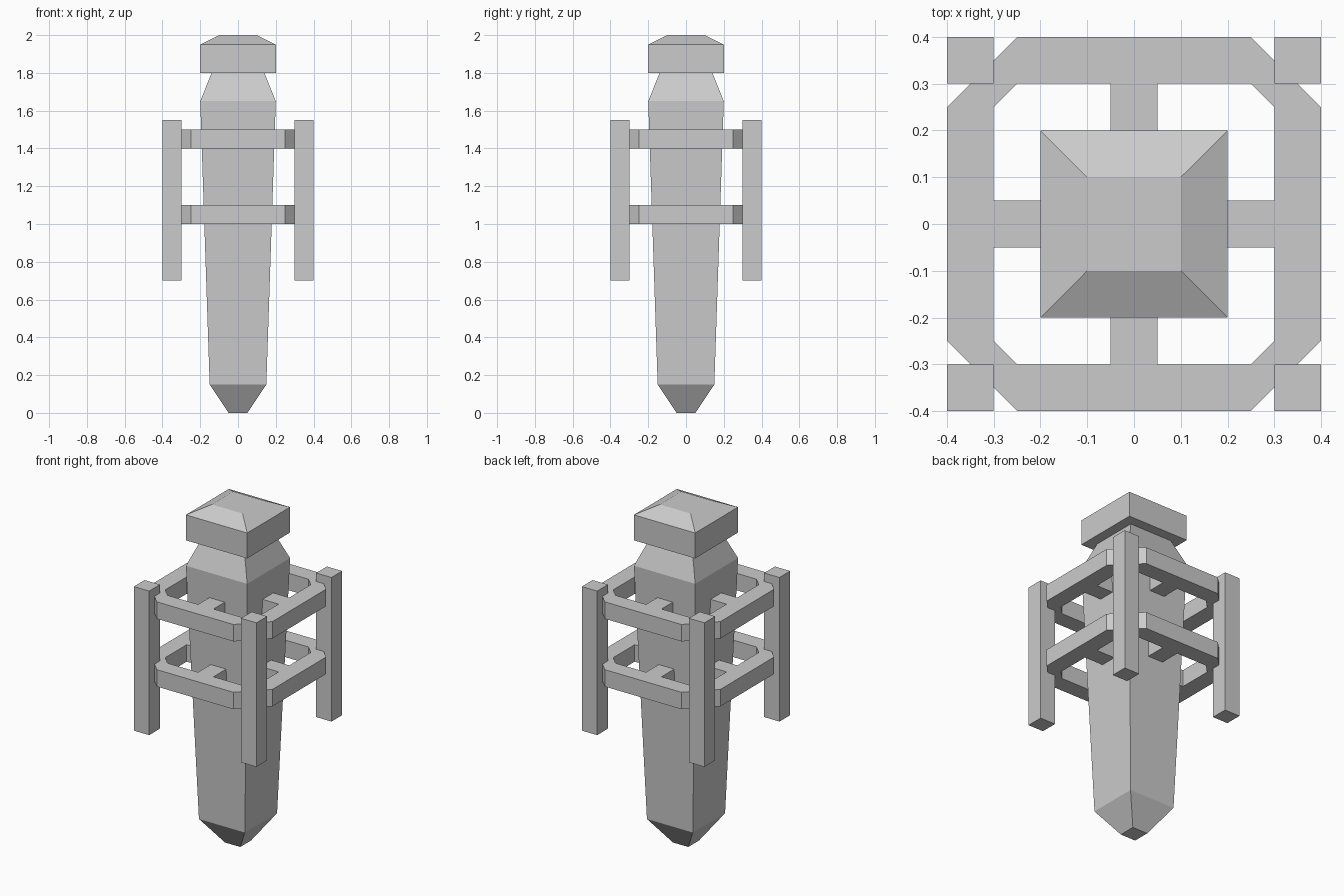
import bpy
import bmesh
from math import pi
from mathutils import Matrix

cube = bpy.data.objects.get("Cube")
if cube:
    bpy.data.objects.remove(cube, do_unlink=True)

GREY = (0.6, 0.6, 0.6, 1)
grey = bpy.data.materials.new("plain grey")
grey.use_nodes = True
grey.diffuse_color = GREY
grey.node_tree.nodes["Principled BSDF"].inputs["Base Color"].default_value = GREY


def finish(name, bm):
    bmesh.ops.recalc_face_normals(bm, faces=bm.faces)
    mesh = bpy.data.meshes.new(name)
    bm.to_mesh(mesh)
    bm.free()
    mesh.materials.append(grey)
    obj = bpy.data.objects.new(name, mesh)
    bpy.context.collection.objects.link(obj)
    return obj


def skin(bm, loops, closed=False):
    """Join matching vertex loops with quads; cap the ends unless closed."""
    pairs = list(zip(loops, loops[1:]))
    if closed:
        pairs.append((loops[-1], loops[0]))
    else:
        bm.faces.new(loops[0])
        bm.faces.new(loops[-1])
    for a, b in pairs:
        for i in range(len(a)):
            j = (i + 1) % len(a)
            bm.faces.new((a[i], a[j], b[j], b[i]))


def square_loft(name, sections):
    """Square tower through (half width, height) sections."""
    bm = bmesh.new()
    skin(bm, [[bm.verts.new((x * h, y * h, z))
               for x, y in ((-1, -1), (1, -1), (1, 1), (-1, 1))]
              for h, z in sections])
    return finish(name, bm)


def box(name, low, high, turn=0):
    bm = bmesh.new()
    bmesh.ops.create_cube(bm, size=1)
    size = [b - a for a, b in zip(low, high)]
    centre = [(a + b) / 2 for a, b in zip(low, high)]
    bmesh.ops.scale(bm, vec=size, verts=bm.verts)
    bmesh.ops.translate(bm, vec=centre, verts=bm.verts)
    bmesh.ops.rotate(bm, matrix=Matrix.Rotation(turn, 3, "Z"), verts=bm.verts)
    return finish(name, bm)


def octagon(side, corner):
    return [(corner, -side), (side, -corner), (side, corner), (corner, side),
            (-corner, side), (-side, corner), (-side, -corner), (-corner, -side)]


def ring(name, low, high):
    """Square hoop with chamfered corners."""
    bm = bmesh.new()
    outer, inner = octagon(0.4, 0.25), octagon(0.3, 0.25)
    skin(bm, [[bm.verts.new((x, y, z)) for x, y in outline]
              for outline, z in ((outer, low), (outer, high), (inner, high), (inner, low))],
         closed=True)
    return finish(name, bm)


# Tapered shaft with pointed foot and narrowed neck, then the cap
square_loft("shaft", [(0.05, 0), (0.15, 0.15), (0.2, 1.65), (0.14, 1.8)])
square_loft("cap", [(0.2, 1.8), (0.2, 1.95), (0.1, 2)])

# Two hoops, each held by four struts
for level, z in (("lower", 1.0), ("upper", 1.4)):
    ring(level + "_ring", z, z + 0.1)
    for k, side in enumerate(("left", "back", "right", "front")):
        box(f"{level}_{side}_strut", (0.16, -0.05, z), (0.3, 0.05, z + 0.1), k * pi / 2)

# Four upright corner posts
for k, corner in enumerate(("back_left", "back_right", "front_right", "front_left")):
    box(corner + "_post", (0.3, 0.3, 0.7), (0.4, 0.4, 1.55), k * pi / 2)
